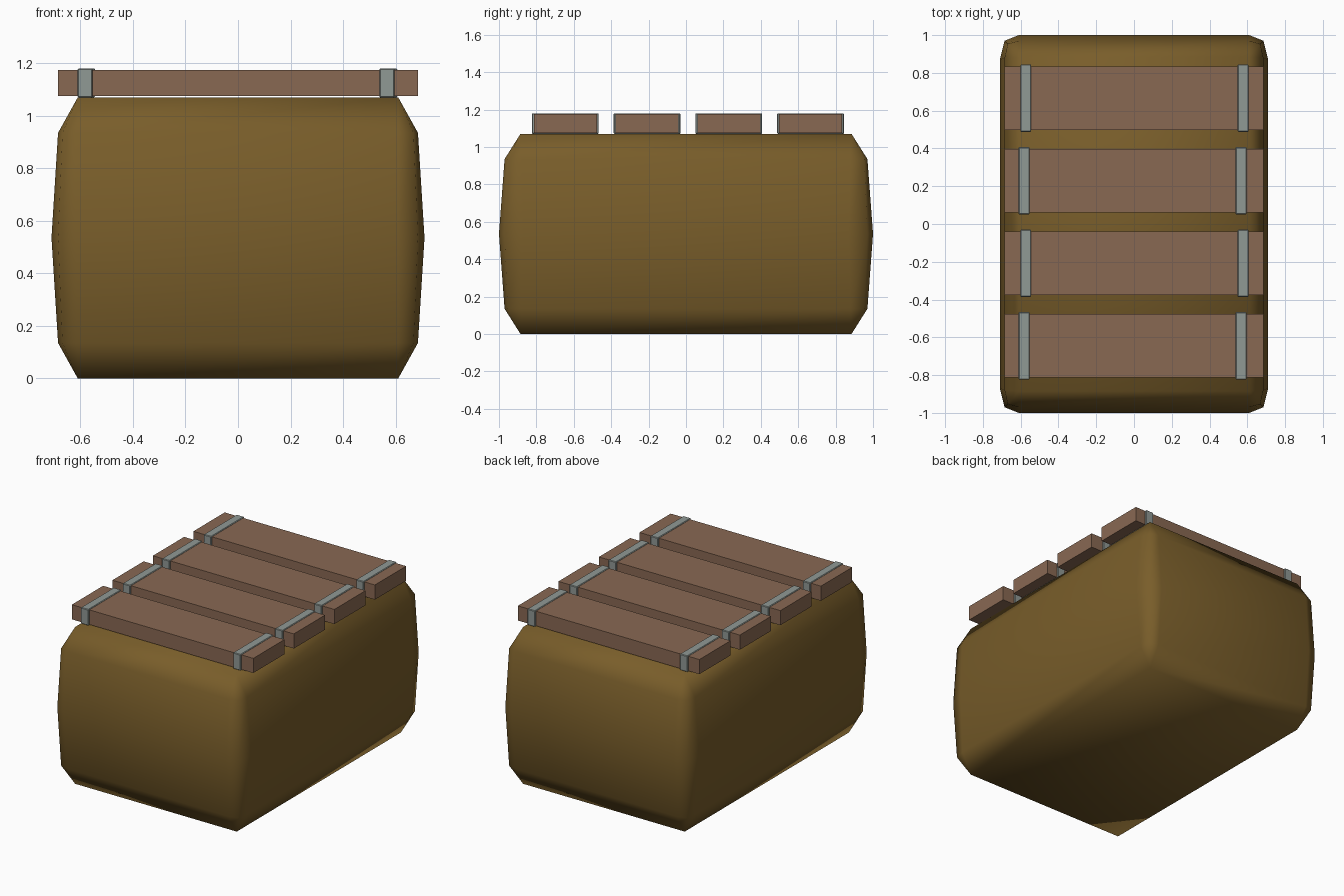
import bpy
import bmesh

cube = bpy.data.objects.get("Cube")
if cube:
    bpy.data.objects.remove(cube, do_unlink=True)


def make_material(name, color):
    mat = bpy.data.materials.new(name)
    mat.use_nodes = True
    mat.diffuse_color = color
    bsdf = mat.node_tree.nodes["Principled BSDF"]
    bsdf.inputs["Base Color"].default_value = color
    bsdf.inputs["Roughness"].default_value = 0.8
    return mat


OCHRE = make_material("ochre_brown", (0.19, 0.11, 0.023, 1))
WOOD = make_material("wood_brown", (0.25, 0.14, 0.086, 1))
STEEL = make_material("steel_grey", (0.28, 0.32, 0.30, 1))


def finish(bm, name, mat):
    bmesh.ops.recalc_face_normals(bm, faces=bm.faces)
    mesh = bpy.data.meshes.new(name)
    bm.to_mesh(mesh)
    bm.free()
    mesh.materials.append(mat)
    obj = bpy.data.objects.new(name, mesh)
    bpy.context.collection.objects.link(obj)
    return obj


def box(name, mat, center, size):
    bm = bmesh.new()
    bmesh.ops.create_cube(bm, size=1)
    bmesh.ops.scale(bm, vec=size, verts=bm.verts)
    obj = finish(bm, name, mat)
    obj.location = center
    return obj


# Bulging body: a loft of rings, each given by one corner's three points
FLAT = [(0.61, 0.885)] * 3
SHOULDER = [(0.685, 0.88), (0.668, 0.953), (0.61, 0.97)]
BELLY = [(0.71, 0.87), (0.685, 0.97), (0.61, 1.0)]
LAYERS = [(0, FLAT), (0.135, SHOULDER), (0.535, BELLY),
          (0.935, SHOULDER), (1.07, FLAT)]

bm = bmesh.new()
rings = []
for z, corner in LAYERS:
    back = corner + [(-x, y) for x, y in reversed(corner)]
    outline = back + [(-x, -y) for x, y in back]
    rings.append([bm.verts.new((x, y, z)) for x, y in outline])
for low, high in zip(rings, rings[1:]):
    for i in range(len(low)):
        j = (i + 1) % len(low)
        bm.faces.new((low[i], low[j], high[j], high[i]))
bm.faces.new(rings[0][::-1])
bm.faces.new(rings[-1])
bmesh.ops.remove_doubles(bm, verts=bm.verts, dist=0.0001)
body = finish(bm, "body", OCHRE)
for poly in body.data.polygons:
    poly.use_smooth = True

# Four planks across the top, each wrapped by two metal bands
BANDS = [(-0.582, 0.567), (-0.573, 0.578)]
for i in range(4):
    y = -0.645 + i * 0.437
    box(f"plank_{i + 1}", WOOD, (0, y, 1.125), (1.37, 0.337, 0.1))
    for side, x in zip(("right", "left"), BANDS[i % 2]):
        band = box(f"{side}_band_{i + 1}", STEEL, (x, y, 1.125),
                   (0.058, 0.357, 0.11))
        bevel = band.modifiers.new("bevel", "BEVEL")
        bevel.width = 0.004
        bevel.segments = 1
